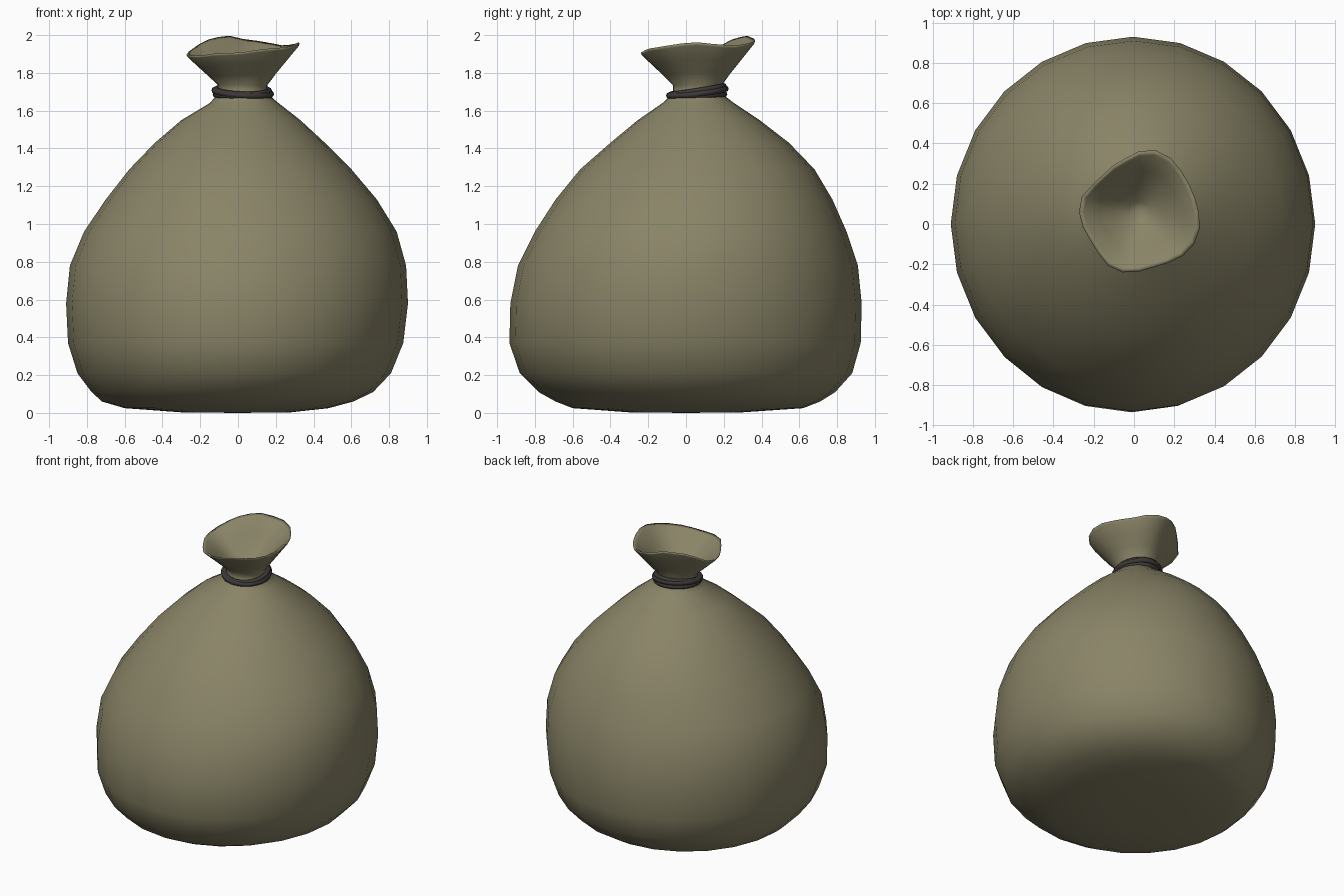
import bpy, bmesh, math
from mathutils import Vector

if "Cube" in bpy.data.objects:
    bpy.data.objects.remove(bpy.data.objects["Cube"])

N = 24
CX, CY = 0.025, 0.06          # neck centre


def material(name, col):
    m = bpy.data.materials.new(name)
    m.diffuse_color = (*col, 1)
    m.use_nodes = True
    m.node_tree.nodes["Principled BSDF"].inputs["Base Color"].default_value = m.diffuse_color
    return m


def make_object(name, bm, mat):
    bmesh.ops.recalc_face_normals(bm, faces=bm.faces)
    me = bpy.data.meshes.new(name)
    bm.to_mesh(me)
    bm.free()
    for p in me.polygons:
        p.use_smooth = True
    me.materials.append(mat)
    ob = bpy.data.objects.new(name, me)
    bpy.context.collection.objects.link(ob)
    return ob


def bridge(bm, a, b):
    n = len(a)
    for i in range(n):
        bm.faces.new((a[i], a[(i + 1) % n], b[(i + 1) % n], b[i]))


def ellipse(z, x0, x1, y0, y1):
    return [Vector(((x0 + x1) / 2 + (x1 - x0) / 2 * math.cos(2 * math.pi * i / N),
                    (y0 + y1) / 2 + (y1 - y0) / 2 * math.sin(2 * math.pi * i / N), z))
            for i in range(N)]


# Uneven open rim of the sack, resampled by angle around the neck centre
RIM = [(.33, .03, 1.965), (.29, .17, 1.95), (.22, .29, 1.945), (.15, .365, 1.965),
       (.05, .375, 1.975), (-.06, .32, 2.0), (-.18, .22, 1.97), (-.27, .13, 1.91),
       (-.28, .07, 1.895), (-.20, -.11, 1.89), (-.10, -.24, 1.905), (0, -.245, 1.905),
       (.12, -.21, 1.925), (.25, -.16, 1.935), (.33, -.06, 1.95)]


def rim_points():
    tau = 2 * math.pi
    pol = sorted((math.atan2(y - CY, x - CX) % tau, math.hypot(x - CX, y - CY), z)
                 for x, y, z in RIM)
    pol = [(pol[-1][0] - tau, *pol[-1][1:])] + pol + [(pol[0][0] + tau, *pol[0][1:])]
    out = []
    for i in range(N):
        a = tau * i / N
        for p, q in zip(pol, pol[1:]):
            if p[0] <= a <= q[0]:
                t = (a - p[0]) / (q[0] - p[0])
                r, z = p[1] + t * (q[1] - p[1]), p[2] + t * (q[2] - p[2])
                out.append(Vector((CX + r * math.cos(a), CY + r * math.sin(a), z)))
                break
    return out


# Body outline: z, xmin, xmax, ymin, ymax
BODY = [(.003, -.30, .28, -.30, .30), (.025, -.60, .48, -.60, .62),
        (.06, -.72, .61, -.69, .71), (.11, -.775, .715, -.78, .79),
        (.21, -.85, .81, -.88, .88), (.37, -.90, .875, -.935, .925),
        (.58, -.91, .90, -.93, .93), (.78, -.89, .89, -.89, .91),
        (.96, -.815, .84, -.80, .85), (1.13, -.70, .735, -.69, .775),
        (1.29, -.575, .60, -.56, .68), (1.43, -.44, .46, -.40, .545),
        (1.55, -.30, .33, -.255, .39), (1.64, -.15, .215, -.125, .255),
        (1.69, -.105, .155, -.07, .19)]
neck = ellipse(1.735, -.105, .155, -.07, .19)
rim = rim_points()
centre = Vector((CX, CY, 0))


def collar(f, inner=1.0):
    out = []
    for n, r in zip(neck, rim):
        p = n.lerp(r, f)
        p.x, p.y = CX + (p.x - CX) * inner, CY + (p.y - CY) * inner
        out.append(p)
    return out


# Sack: body, gathered neck, flared collar, rolled lip and inner funnel
rings = [ellipse(*b) for b in BODY] + [neck, collar(.3), collar(.62), collar(.93)]
lip = collar(1, .98)
inside = collar(.95, .93)
rings += [lip, inside, collar(.6, .85), collar(.25, .7), collar(.0, .4)]
bm = bmesh.new()
loops = [[bm.verts.new(p) for p in r] for r in rings]
for a, b in zip(loops, loops[1:]):
    bridge(bm, a, b)
for loop, tip in ((loops[0], (0, 0, 0)), (loops[-1], (CX, CY + .01, 1.71))):
    t = bm.verts.new(tip)
    for i in range(N):
        bm.faces.new((loop[i], loop[(i + 1) % N], t))
make_object("sack", bm, material("sack_cloth", (.25, .23, .135)))


# Rope loops tied around the neck: height, x tilt, y tilt, radius
def rope_loop(name, z, tx, ty, R, mat, r=.016, seg=28, sides=8):
    bm = bmesh.new()
    loops = []
    for i in range(seg):
        a = 2 * math.pi * i / seg
        c, s = math.cos(a), math.sin(a)
        ring = []
        for j in range(sides):
            b = 2 * math.pi * j / sides
            d = R + r * math.cos(b)
            ring.append(bm.verts.new((CX + d * c, CY + d * s,
                                      z + tx * c + ty * s + r * math.sin(b))))
        loops.append(ring)
    for i in range(seg):
        bridge(bm, loops[i], loops[(i + 1) % seg])
    make_object(name, bm, mat)


rope = material("rope", (.045, .04, .038))
rope_loop("rope_lower", 1.681, -.004, .007, .143, rope)
rope_loop("rope_middle", 1.698, -.010, .018, .150, rope)
rope_loop("rope_upper", 1.708, -.004, .022, .140, rope)
